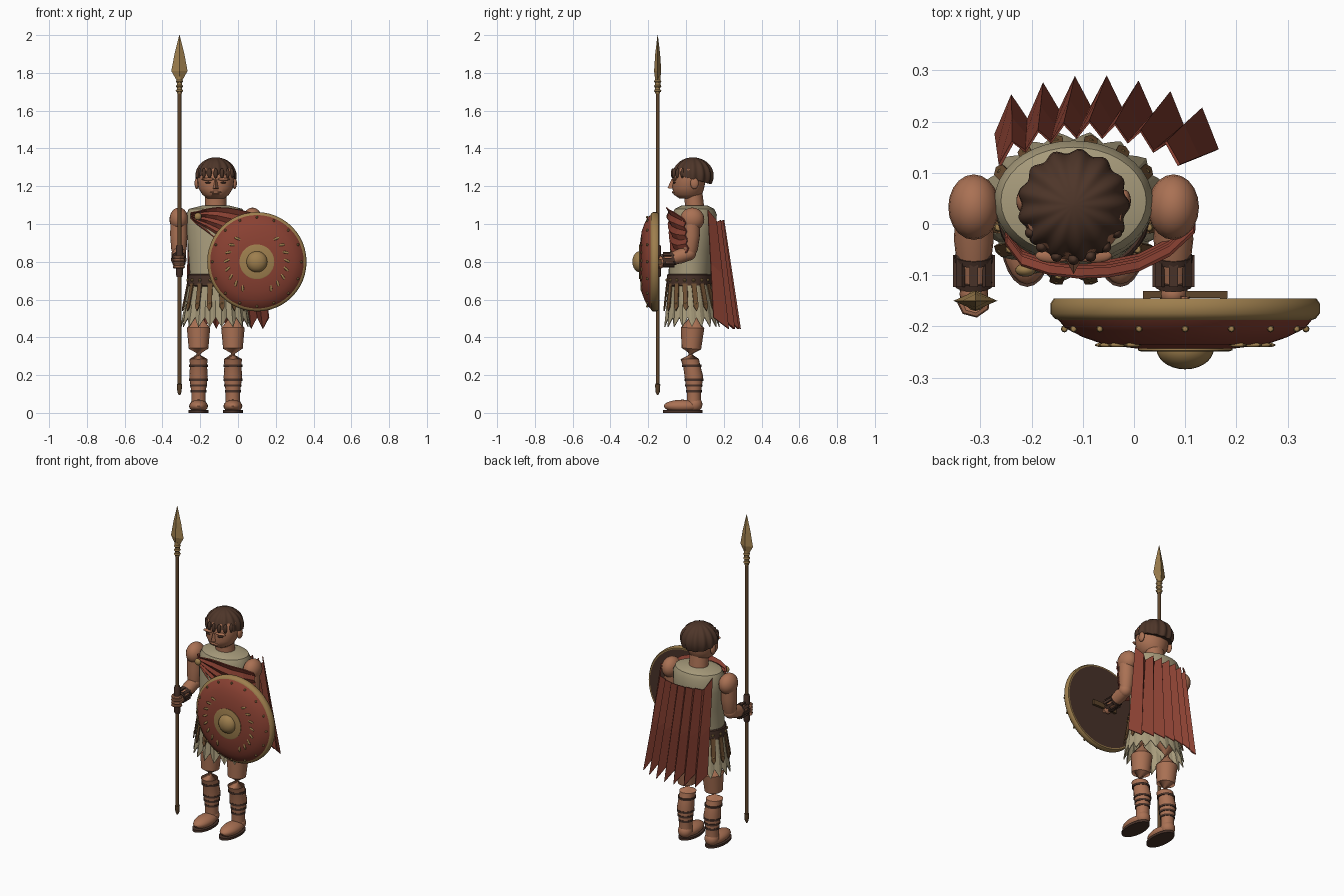
import bpy, bmesh
from math import sin, cos, pi, radians
from mathutils import Vector, Matrix

if "Cube" in bpy.data.objects:
    bpy.data.objects.remove(bpy.data.objects["Cube"])


def material(name, rgb):
    m = bpy.data.materials.new(name)
    m.use_nodes = True
    m.diffuse_color = (*rgb, 1)
    m.node_tree.nodes["Principled BSDF"].inputs["Base Color"].default_value = (*rgb, 1)
    return m


SKIN = material("skin", (.40, .165, .088))
LINEN = material("linen", (.39, .33, .20))
RED = material("red_cloth", (.25, .052, .032))
BRONZE = material("bronze", (.34, .21, .075))
DARK = material("dark_leather", (.065, .032, .022))
HAIR = material("hair", (.075, .036, .022))
WOOD = material("wood", (.11, .058, .024))
TAN = material("strap_leather", (.16, .08, .032))

MID = -.118  # body centre line
smooth_parts = []


def finish(name, bm, mat, smooth=True, thick=0):
    bmesh.ops.recalc_face_normals(bm, faces=bm.faces)
    mesh = bpy.data.meshes.new(name)
    bm.to_mesh(mesh)
    bm.free()
    mesh.materials.append(mat)
    ob = bpy.data.objects.new(name, mesh)
    bpy.context.collection.objects.link(ob)
    if thick:
        mod = ob.modifiers.new("thickness", 'SOLIDIFY')
        mod.thickness, mod.offset = thick, 0
    if smooth:
        smooth_parts.append(ob)
    return ob


def skin(name, rings, mat, closed=True, caps=True, **kw):
    """Bridge successive rings of points with quads."""
    bm = bmesh.new()
    vs = [[bm.verts.new(p) for p in r] for r in rings]
    n = len(vs[0])
    for a, b in zip(vs, vs[1:]):
        for i in range(n if closed else n - 1):
            j = (i + 1) % n
            bm.faces.new((a[i], a[j], b[j], b[i]))
    if closed and caps:
        bm.faces.new(vs[0])
        bm.faces.new(vs[-1])
    return finish(name, bm, mat, **kw)


def loft(name, rings, mat, n=28, **kw):
    """Stack of ellipses: (centre y, z, x radius, y radius)."""
    return skin(name, [[(MID + rx * cos(2 * pi * i / n), cy + ry * sin(2 * pi * i / n), z)
                        for i in range(n)] for cy, z, rx, ry in rings], mat, **kw)


def limb(name, path, mat, n=16, **kw):
    """Round tube through points (x, y, z, radius)."""
    pts = [Vector(p[:3]) for p in path]
    rings = []
    for i, p in enumerate(pts):
        d = pts[min(i + 1, len(pts) - 1)] - pts[max(i - 1, 0)]
        q = d.to_track_quat('Z', 'Y')
        rings.append([p + q @ Vector((cos(2 * pi * k / n), sin(2 * pi * k / n), 0)) * path[i][3]
                      for k in range(n)])
    return skin(name, rings, mat, **kw)


def ball(name, c, r, mat, rot=None, seg=20):
    bm = bmesh.new()
    m = Matrix.Translation(c) @ (rot or Matrix()) @ Matrix.Diagonal((*r, 1))
    bmesh.ops.create_uvsphere(bm, u_segments=seg, v_segments=seg // 2, radius=1, matrix=m)
    return finish(name, bm, mat)


def box(name, c, size, mat, rot=None):
    bm = bmesh.new()
    m = Matrix.Translation(c) @ (rot or Matrix()) @ Matrix.Diagonal((*size, 1))
    bmesh.ops.create_cube(bm, size=1, matrix=m)
    return finish(name, bm, mat, smooth=False)


def disc(name, profile, mat, n=48):
    """Lathe (radius, y) around the shield axis."""
    return skin(name, [[(.1 + r * cos(2 * pi * i / n), y, .80 + r * sin(2 * pi * i / n))
                        for i in range(n)] for r, y in profile], mat)


# Head and face
loft("head", [(.015, 1.135, .045, .05), (.01, 1.155, .07, .075), (.012, 1.19, .092, .084),
              (.018, 1.24, .098, .088), (.025, 1.29, .095, .085), (.03, 1.33, .05, .05)], SKIN)
loft("neck", [(.045, 1.06, .06, .055), (.045, 1.10, .056, .05), (.035, 1.18, .056, .05)], SKIN)
skin("nose", [[(MID - .01, -.062, 1.235), (MID + .01, -.062, 1.235), (MID, -.078, 1.235)],
              [(MID - .02, -.06, 1.185), (MID + .02, -.06, 1.185), (MID, -.098, 1.19)]], SKIN, smooth=False)
ball("mouth", (MID, -.063, 1.168), (.03, .012, .007), SKIN)
for s, side in ((-1, "right"), (1, "left")):
    ball(side + "_brow", (MID + s * .04, -.062, 1.237), (.035, .014, .008), SKIN)
    ball(side + "_eye", (MID + s * .038, -.061, 1.219), (.018, .009, .005), DARK)
    ball(side + "_ear", (MID + s * .1, .045, 1.215), (.012, .022, .03), SKIN)

# Lobed hair cap, longer at the back, with a fringe of locks
rows, n = 9, 104
hair = []
for k in range(rows + 1):
    ring = []
    for i in range(n):
        a = 2 * pi * i / n
        t = (k + .15) / rows * (1.72 + .28 * sin(a))
        lobe = 1 + .045 * cos(13 * a) * min(1, k / 3)
        ring.append((MID + .106 * lobe * sin(t) * cos(a), .037 + .106 * lobe * sin(t) * sin(a),
                     1.255 + .098 * cos(t)))
    hair.append(ring)
skin("hair_cap", hair, HAIR)
for i in range(7):
    a = radians(-150 + 20 * i)
    ball("hair_lock", (MID + .097 * cos(a), .035 + .104 * sin(a), 1.268), (.012, .012, .028), HAIR, seg=10)

# Tunic, belt and pleated skirt
loft("tunic", [(.02, .68, .14, .11), (.02, .75, .138, .112), (.03, .86, .146, .115), (.04, .97, .155, .12),
               (.045, 1.05, .155, .118), (.045, 1.08, .142, .105), (.045, 1.097, .075, .07)], LINEN, n=36)
loft("belt", [(.017, .67, .145, .115), (.017, .675, .15, .12), (.017, .73, .148, .118),
              (.017, .735, .143, .112)], DARK, n=36)


def skirt_ring(t, n=72):
    ring = []
    for i in range(n):
        a = 2 * pi * i / n
        p = cos(18 * a) * t
        ring.append((MID + (.143 + .032 * t + .008 * p) * cos(a),
                     .02 + .012 * t + (.112 + .027 * t + .008 * p) * sin(a), .69 - .21 * t - .025 * p))
    return ring


skin("skirt", [skirt_ring(t) for t in (0, .5, 1)], LINEN, caps=False, smooth=False, thick=.005)

# Leather strap fringe and belt studs
for i in range(16):
    a = 2 * pi * (i + .5) / 16
    tang = Vector((-sin(a), cos(a), 0)) * .013
    bm = bmesh.new()
    outline = []
    for w, t in ((-1, 0), (1, 0), (1, .85), (0, 1), (-1, .85)):
        c = Vector((MID + (.15 + .03 * t) * cos(a), .018 + .01 * t + (.12 + .026 * t) * sin(a), .685 - .145 * t))
        outline.append(bm.verts.new(c + tang * w))
    bm.faces.new(outline)
    finish("skirt_strap", bm, TAN, smooth=False, thick=.006)
    ball("belt_stud", (MID + .15 * cos(a), .017 + .12 * sin(a), .703), (.009, .009, .009), BRONZE, seg=8)
    ball("strap_stud", (MID + .172 * cos(a), .025 + .139 * sin(a), .58), (.006, .006, .006), BRONZE, seg=8)

# Legs, sandals and arms, both sides
for s, side in ((-1, "right"), (1, "left")):
    x = MID + s * .091
    limb(side + "_leg", [(x, .035, .60, .068), (x, .035, .45, .062), (x, .028, .34, .052), (x, .02, .285, .048),
                         (x, .03, .25, .045), (x, .042, .19, .049), (x, .042, .11, .038), (x, .042, .04, .038)], SKIN)
    ball(side + "_foot", (x, -.018, .036), (.05, .1, .034), SKIN)
    ball(side + "_heel", (x, .045, .045), (.042, .042, .042), SKIN)
    skin(side + "_sole", [[(x + .053 * cos(a * pi / 12), -.018 + .105 * sin(a * pi / 12), z) for a in range(24)]
                          for z in (0, .014)], DARK)
    for z, r, y in ((.25, .051, .03), (.175, .05, .042), (.145, .046, .042), (.115, .042, .042)):
        limb(side + "_leg_strap", [(x, y, z - .006, r), (x, y, z + .006, r)], DARK)

    x = MID + s * .195
    ball(side + "_shoulder", (x, .033, 1.025), (.05, .064, .062), SKIN)
    limb(side + "_upper_arm", [(x, .03, 1.02, .045), (x, .028, .94, .046), (x, .022, .87, .041),
                               (x, .016, .83, .03)], SKIN)
    ball(side + "_elbow", (x, .015, .845), (.039, .039, .039), SKIN)
    limb(side + "_forearm", [(x, .02, .845, .036), (x, -.03, .83, .039), (x, -.08, .815, .033),
                             (x, -.135, .80, .027)], SKIN)
    for y in (-.068, -.115):
        zc = .812 + (y + .09) * .28
        limb(side + "_bracer_band", [(x, y + .006, zc + .002, .038), (x, y - .006, zc - .002, .037)], DARK)
    for i in range(8):
        rot = Matrix.Rotation(2 * pi * i / 8, 4, 'Y')
        c = Vector((x, -.092, .811)) + rot @ Vector((0, 0, .037))
        box(side + "_bracer_plate", c, (.017, .062, .008), DARK, rot)
    ball(side + "_hand", (x, -.137, .798), (.028, .026, .034), SKIN)
    for i in range(4):
        z = .824 - .017 * i
        limb(side + "_finger", [(x + .024 * cos(a), -.15 + .024 * sin(a), z, .0095)
                                for a in (radians(d) for d in (20, -30, -80, -130, -180))], SKIN, n=8)

# Spear
sx, sy = -.31, -.15


def spear_part(name, profile, mat, n=12):
    return limb(name, [(sx, sy, z, r) for z, r in profile], mat, n=n)


spear_part("spear_shaft", [(.13, .01), (1.75, .01)], WOOD)
spear_part("spear_butt", [(.095, .004), (.11, .011), (.15, .014), (.155, .01)], WOOD)
spear_part("spear_grip", [(.72, .014), (.73, .018), (.88, .018), (.89, .014)], DARK)
spear_part("spear_socket", [(1.69, .013), (1.78, .015)], BRONZE)
for z in (1.705, 1.73, 1.755):
    spear_part("spear_collar", [(z - .007, .015), (z, .02), (z + .007, .015)], BRONZE)
skin("spear_head", [[(sx + w, sy, z), (sx, sy + d, z), (sx - w, sy, z), (sx, sy - d, z)]
                    for z, w, d in ((1.755, .012, .012), (1.81, .043, .019), (1.90, .026, .013), (2, .001, .001))],
     BRONZE, smooth=False)

# Shield
disc("shield_rim", [(.24, -.148), (.257, -.146), (.263, -.155), (.263, -.175), (.255, -.185), (.24, -.19)], BRONZE)
disc("shield_face", [(.252, -.182), (.235, -.203), (.2, -.221), (.16, -.235), (.09, -.244), (.02, -.245)], RED)
disc("shield_back", [(.249, -.146), (.238, -.148), (.2, -.18), (.14, -.2), (.02, -.208)], DARK)
disc("boss_plate", [(.092, -.238), (.092, -.247), (.086, -.249), (.02, -.249)], BRONZE)
ball("shield_boss", (.1, -.244, .80), (.056, .04, .056), BRONZE, seg=28)
box("shield_grip", (.1, -.138, .80), (.165, .014, .03), WOOD)
for s in (-1, 1):
    box("grip_post", (.1 + s * .075, -.165, .80), (.014, .06, .03), WOOD)
for i in range(16):
    a = 2 * pi * i / 16
    ball("rim_stud", (.1 + .236 * cos(a), -.205, .80 + .236 * sin(a)), (.007, .007, .007), BRONZE, seg=8)
for s in (-1, 1):
    for i in range(8):
        a = radians(-62 + 16 * i)
        c = (.1 + s * .16 * cos(a), -.2365, .80 + .16 * sin(a))
        ball("shield_leaf", c, (.019, .0045, .0065), BRONZE, Matrix.Rotation(s * (.5 - a), 4, 'Y'), seg=10)

# Pleated cape hanging from the shoulders and swept to the left
top, middle, bottom = [], [], []
for i in range(15):
    u = i / 14
    fold = i % 2
    bow = 1 - (2 * u - 1) ** 2
    end = i in (0, 14)
    hi = Vector((-.262 + .35 * u, .115 + .055 * bow + .03 * fold, 1.075 if end else 1.0 + .02 * fold))
    lo = Vector((-.27 + .433 * u, .175 + .06 * bow - .03 * u * u + .06 * fold, .505 - .06 * fold))
    top.append(hi)
    middle.append(hi.lerp(lo, .5))
    bottom.append(lo)
skin("cape", [top, middle, bottom], RED, closed=False, smooth=False, thick=.006)

# Draped sash across the chest with its shoulder clasp
path = [(-.25, -.04, 1.06, 1.03), (-.22, -.08, 1.065, 1.0), (-.165, -.098, 1.08, .96), (-.11, -.104, 1.088, .915),
        (-.05, -.102, 1.085, .87), (.01, -.09, 1.075, .84), (.07, -.06, 1.06, .83), (.118, -.015, 1.03, .85)]
drape = []
for k in range(9):
    v = k / 8
    drape.append([(x, y + (.012 if k % 2 else 0) + .02 * v, a + (b - a) * v) for x, y, a, b in path])
skin("sash", drape, RED, closed=False, smooth=False, thick=.006)
ball("sash_clasp", (-.212, -.09, 1.04), (.02, .013, .02), BRONZE)

# Soft shading with sharp edges kept
bpy.ops.object.select_all(action='DESELECT')
for ob in smooth_parts:
    ob.select_set(True)
bpy.context.view_layer.objects.active = smooth_parts[0]
bpy.ops.object.shade_smooth_by_angle(angle=radians(40))
